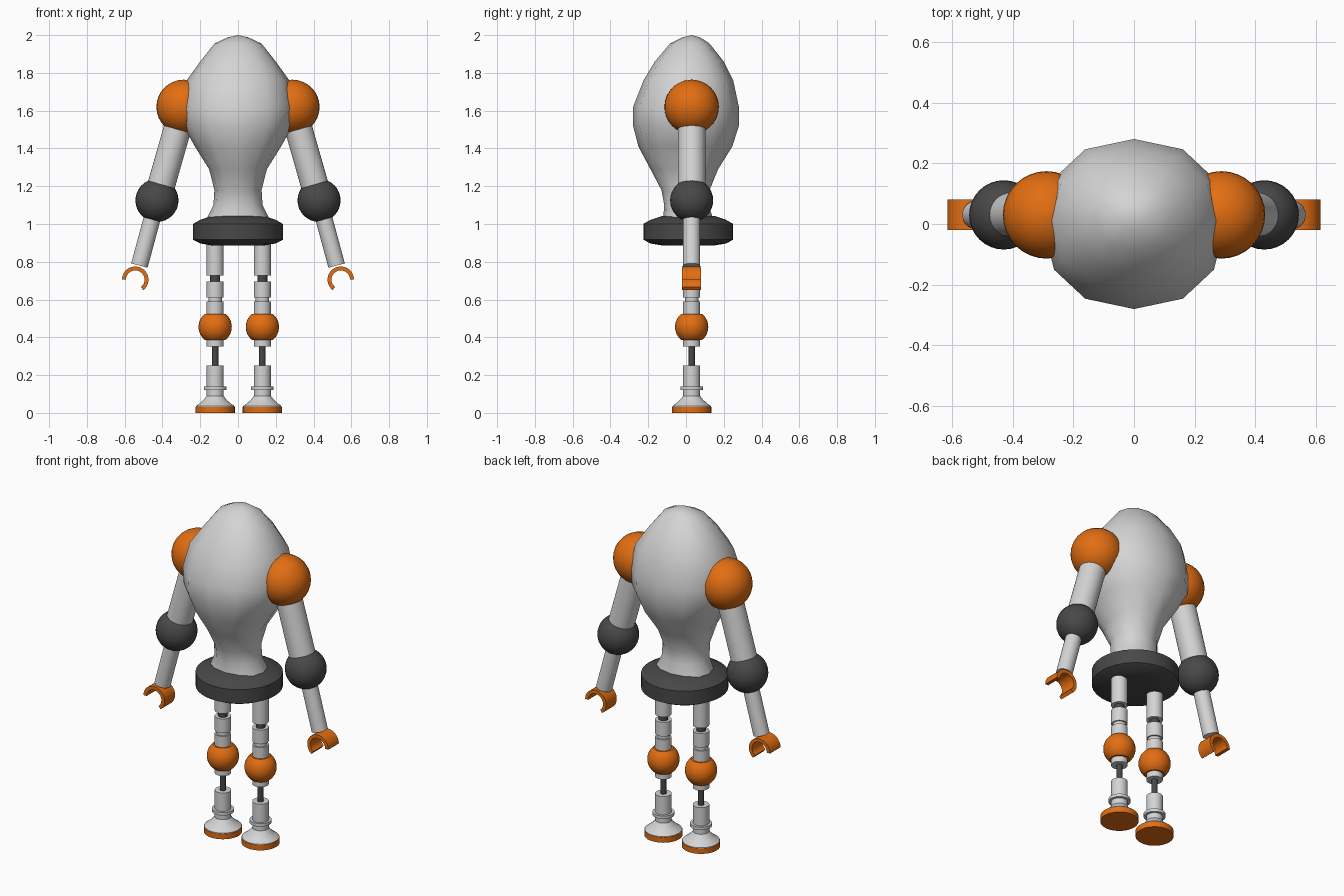
import bpy, bmesh, math
from mathutils import Vector

if "Cube" in bpy.data.objects:
    bpy.data.objects.remove(bpy.data.objects["Cube"])


def material(name, rgb):
    m = bpy.data.materials.new(name)
    m.diffuse_color = (*rgb, 1)
    m.use_nodes = True
    m.node_tree.nodes["Principled BSDF"].inputs["Base Color"].default_value = m.diffuse_color
    return m


LIGHT = material("light grey", (0.66, 0.66, 0.66))
ORANGE = material("orange", (0.76, 0.155, 0.006))
DARK = material("dark grey", (0.065, 0.065, 0.065))
Y = 0.03  # depth of the limb plane


def make(name, rings, mat, closed=False, angle=35):
    """Skin a list of equal-length point rings; cap the ends unless closed."""
    bm = bmesh.new()
    vs = [[bm.verts.new(p) for p in r] for r in rings]
    n = len(vs[0])
    for a, b in zip(vs, vs[1:]):
        for i in range(n):
            j = (i + 1) % n
            bm.faces.new((a[i], a[j], b[j], b[i]))
    bm.faces.new(vs[0])
    bm.faces.new(vs[-1])
    bmesh.ops.remove_doubles(bm, verts=bm.verts, dist=1e-5)
    bmesh.ops.recalc_face_normals(bm, faces=bm.faces)
    me = bpy.data.meshes.new(name)
    bm.to_mesh(me)
    bm.free()
    me.materials.append(mat)
    ob = bpy.data.objects.new(name, me)
    bpy.context.collection.objects.link(ob)
    bpy.ops.object.select_all(action='DESELECT')
    ob.select_set(True)
    bpy.context.view_layer.objects.active = ob
    bpy.ops.object.shade_smooth_by_angle(angle=math.radians(angle))
    return ob


def lathe(name, profile, mat, x, y, n=32):
    """Turn (radius, z) points around a vertical axis."""
    turns = [2 * math.pi * i / n for i in range(n)]
    return make(name, [[(x + r * math.cos(t), y + r * math.sin(t), z)
                        for t in turns] for r, z in profile], mat)


def ball(name, r, mat, x, z, cut=None):
    """Sphere, optionally cut flat at +-cut above and below its middle."""
    a = math.asin(cut / r) if cut else math.radians(89.5)
    pts = [(r * math.cos(-a + 2 * a * i / 16), z + r * math.sin(-a + 2 * a * i / 16))
           for i in range(17)]
    return lathe(name, pts, mat, x, Y)


def rod(name, p, q, r, mat, n=32):
    """Cylinder between two points."""
    p, q = Vector(p), Vector(q)
    rot = (q - p).to_track_quat('Z', 'Y')
    ring = [rot @ Vector((r * math.cos(2 * math.pi * i / n),
                          r * math.sin(2 * math.pi * i / n), 0)) for i in range(n)]
    return make(name, [[p + v for v in ring], [q + v for v in ring]], mat)


# Body: twelve-sided egg with a narrow waist (z, half width, front y, back y)
BODY = [(2.0, 0, .03, .03), (1.988, .055, -.02, .075), (1.955, .125, -.085, .125),
        (1.86, .20, -.165, .20), (1.76, .272, -.225, .25), (1.62, .30, -.28, .28),
        (1.52, .29, -.28, .28), (1.41, .228, -.252, .245), (1.29, .153, -.188, .17),
        (1.18, .125, -.13, .125), (1.10, .13, -.115, .12), (1.04, .16, -.12, .14),
        (1.0, .17, -.125, .145)]


def soft(v):
    return math.copysign(abs(v) ** 0.9, v) if abs(v) > 1e-6 else 0.0


rings = []
for z, w, f, b in BODY:
    rings.append([(w * soft(math.cos(i * math.pi / 6)),
                   (f + b) / 2 + (b - f) / 2 * soft(math.sin(i * math.pi / 6)), z)
                  for i in range(12)])
make("body", rings, LIGHT, angle=60)

# Hip ring
lathe("hip_ring", [(.13, .885), (.20, .897), (.238, .917), (.238, 1.0), (.20, 1.022), (.14, 1.042)],
      DARK, 0, .012)

# Leg parts: name, material, (radius, z) profile
LEG = [("thigh", LIGHT, [(.045, .90), (.045, .727)]),
       ("thigh_joint", DARK, [(.026, .73), (.026, .69)]),
       ("thigh_sleeve", LIGHT, [(.045, .695), (.045, .61), (.036, .61), (.036, .59),
                                (.045, .59), (.045, .51)]),
       ("shin_collar", LIGHT, [(.045, .40), (.045, .352)]),
       ("shin_rod", DARK, [(.017, .36), (.017, .24)]),
       ("shin", LIGHT, [(.045, .25), (.045, .14), (.06, .14), (.06, .122), (.045, .122),
                        (.045, .09), (.06, .07), (.08, .052), (.102, .036), (.102, .028)]),
       ("sole", ORANGE, [(.104, .032), (.104, 0)])]

for side, s in (("left", -1), ("right", 1)):
    # Legs
    x = s * .125 + .004
    for part, mat, prof in LEG:
        lathe(f"{side}_{part}", prof, mat, x, Y)
    ball(f"{side}_knee", .088, ORANGE, x, .455, cut=.069)

    # Arms
    shoulder, elbow, wrist = (s * .288, Y, 1.62), (s * .429, Y, 1.125), (s * .522, Y, .78)
    ball(f"{side}_shoulder", .144, ORANGE, shoulder[0], shoulder[2])
    ball(f"{side}_elbow", .114, DARK, elbow[0], elbow[2])
    rod(f"{side}_upper_arm", shoulder, elbow, .073, LIGHT)
    rod(f"{side}_forearm", elbow, wrist, .045, LIGHT)

    # Gripper: open ring with the gap pointing away from the arm
    cx, cz, strip = s * .544, .705, []
    for i in range(25):
        t = math.radians(-52 + 232 * i / 24)
        c, d = -s * math.cos(t), math.sin(t)
        c = -s * math.cos(t) if s > 0 else math.cos(t)
        strip.append([(cx + r * c, Y + h, cz + r * d)
                      for r, h in ((.07, -.05), (.07, .05), (.049, .05), (.049, -.05))])
    make(f"{side}_gripper", strip, ORANGE)
